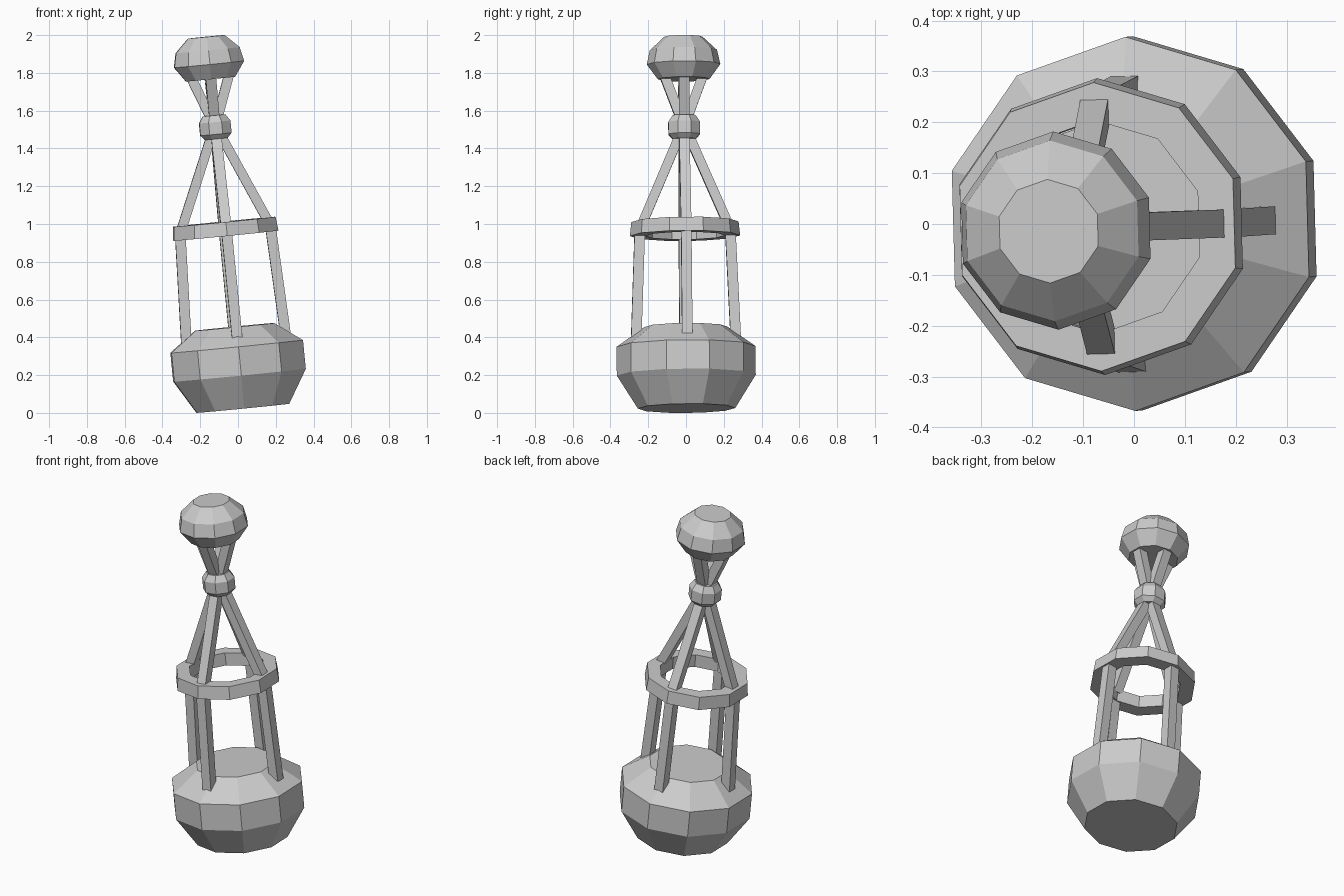
import bpy, bmesh, math
from mathutils import Matrix, Vector

if "Cube" in bpy.data.objects:
    bpy.data.objects.remove(bpy.data.objects["Cube"], do_unlink=True)

# One plain grey paint for everything
grey = bpy.data.materials.new("grey_paint")
grey.use_nodes = True
grey.diffuse_color = (0.6, 0.6, 0.6, 1)
grey.node_tree.nodes["Principled BSDF"].inputs["Base Color"].default_value = (0.6, 0.6, 0.6, 1)

# The whole buoy leans as if floating
LEAN = (Matrix.Translation((0.025, 0.003, 0.0245))
        @ Matrix.Rotation(math.radians(-5.6), 4, 'Y')
        @ Matrix.Rotation(math.radians(0.5), 4, 'X')
        @ Matrix.Rotation(math.radians(1.5), 4, 'Z'))


def finish(name, bm):
    bmesh.ops.recalc_face_normals(bm, faces=bm.faces)
    mesh = bpy.data.meshes.new(name)
    bm.to_mesh(mesh)
    bm.free()
    mesh.materials.append(grey)
    obj = bpy.data.objects.new(name, mesh)
    obj.matrix_world = LEAN
    bpy.context.collection.objects.link(obj)
    return obj


def lathe(name, profile, sides, start, closed=False):
    """Spin a (radius, height) profile; closed makes a hoop, open gets end caps."""
    bm = bmesh.new()
    rings = []
    for r, z in profile:
        angles = [start + math.tau * i / sides for i in range(sides)]
        rings.append([bm.verts.new((r * math.cos(a), r * math.sin(a), z)) for a in angles])
    pairs = list(zip(rings, rings[1:]))
    if closed:
        pairs.append((rings[-1], rings[0]))
    else:
        bm.faces.new(rings[0])
        bm.faces.new(rings[-1])
    for low, high in pairs:
        for i in range(sides):
            j = (i + 1) % sides
            bm.faces.new((low[i], low[j], high[j], high[i]))
    return finish(name, bm)


def struts(name, low, high, width=0.055):
    """Four square bars around the axis, each from low to high (radius, height)."""
    bm = bmesh.new()
    for k in range(4):
        turn = Matrix.Rotation(k * math.pi / 2, 4, 'Z')
        ends = []
        for r, z in (low, high):
            ends.append([bm.verts.new(turn @ Vector((r + sx * width / 2, sy * width / 2, z)))
                         for sx, sy in ((-1, -1), (1, -1), (1, 1), (-1, 1))])
        bm.faces.new(ends[0])
        bm.faces.new(ends[1])
        for i in range(4):
            j = (i + 1) % 4
            bm.faces.new((ends[0][i], ends[0][j], ends[1][j], ends[1][i]))
    return finish(name, bm)


TEN = math.pi / 10

# Float, hoop, collar and lamp
lathe("float_body", [(0.258, 0), (0.368, 0.176), (0.368, 0.329), (0.22, 0.433)], 10, TEN)
lathe("hoop", [(0.21, 0.918), (0.292, 0.918), (0.284, 0.992), (0.21, 0.992)], 10, TEN, True)
lathe("collar", [(0.065, 1.433), (0.09, 1.458), (0.09, 1.523), (0.065, 1.558)], 8, math.pi / 8)
lathe("lamp", [(0.137, 1.751), (0.195, 1.83), (0.178, 1.905), (0.102, 1.976)], 10, TEN)

# Frame bars
struts("lower_legs", (0.264, 0.36), (0.24, 0.94))
struts("upper_legs", (0.232, 0.97), (0.012, 1.48))
struts("lamp_supports", (0.005, 1.51), (0.1, 1.765))
